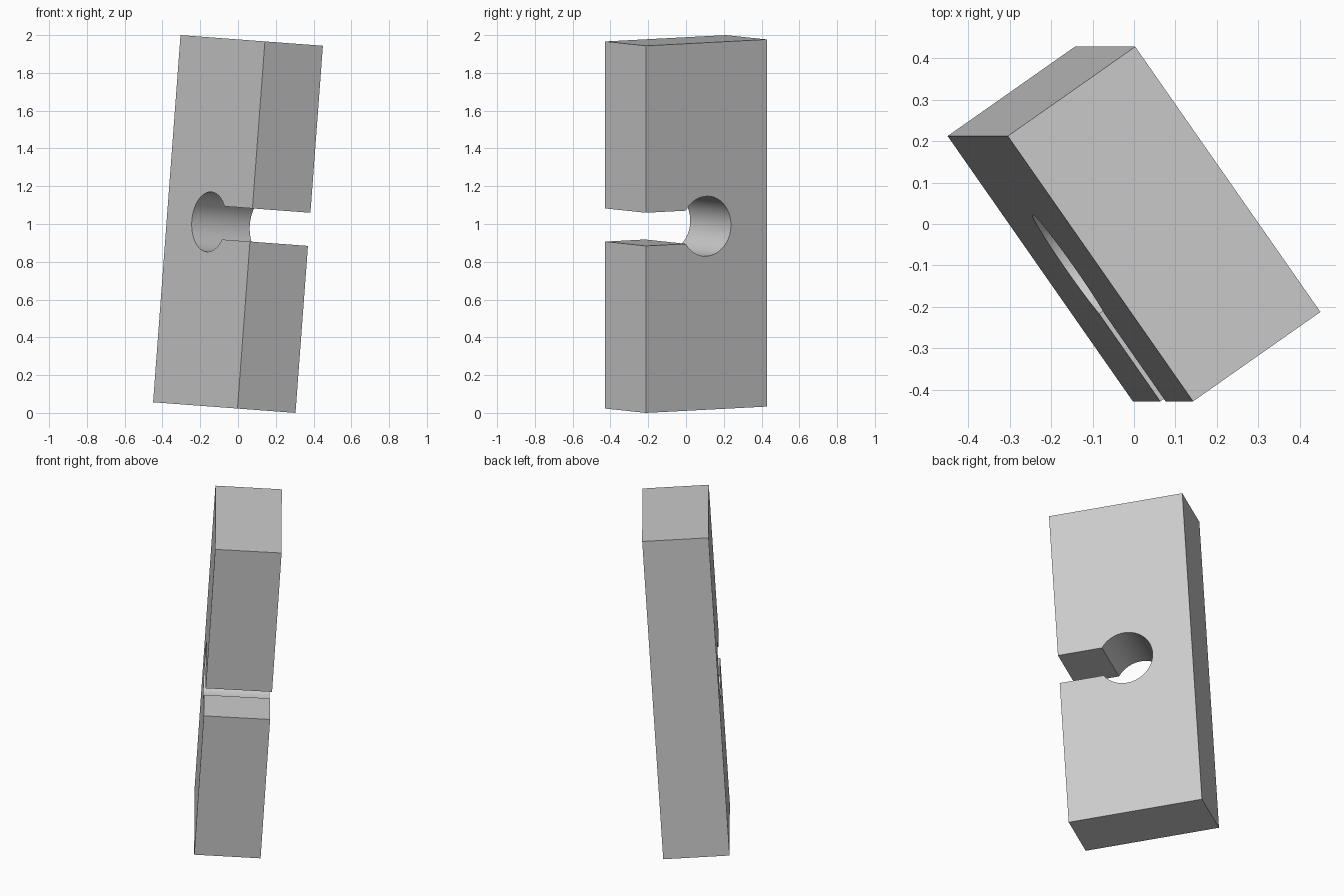
import bpy
import bmesh
from math import sin, cos, asin, pi, radians
from mathutils import Matrix, Vector

cube = bpy.data.objects.get("Cube")
if cube:
    bpy.data.objects.remove(cube, do_unlink=True)

WIDTH, DEPTH, HEIGHT = 0.781, 0.376, 1.949
HOLE_RADIUS, SLOT_WIDTH = 0.159, 0.176
ARC_STEPS = 64

# Plain grey material
grey = bpy.data.materials.new("grey")
grey.use_nodes = True
grey.diffuse_color = (0.6, 0.6, 0.6, 1)
grey.node_tree.nodes["Principled BSDF"].inputs["Base Color"].default_value = (0.6, 0.6, 0.6, 1)

# Keyhole profile: rectangle with a slot running in to a round hole
w, h, s = WIDTH / 2, HEIGHT / 2, SLOT_WIDTH / 2
start = asin(s / HOLE_RADIUS)
sweep = 2 * (pi - start)
profile = [(w, s), (w, h), (-w, h), (-w, -h), (w, -h), (w, -s)]
for i in range(ARC_STEPS + 1):
    a = -start - sweep * i / ARC_STEPS
    profile.append((HOLE_RADIUS * cos(a), HOLE_RADIUS * sin(a)))

# Extrude the profile through the depth of the block
bm = bmesh.new()
face = bm.faces.new([bm.verts.new((x, -DEPTH / 2, z)) for x, z in profile])
result = bmesh.ops.extrude_face_region(bm, geom=[face], use_keep_orig=True)
moved = [g for g in result["geom"] if isinstance(g, bmesh.types.BMVert)]
bmesh.ops.translate(bm, verts=moved, vec=Vector((0, DEPTH, 0)))
bmesh.ops.recalc_face_normals(bm, faces=bm.faces[:])

# Turn and lean the block, then stand it on the ground
bm.transform(Matrix.Rotation(radians(4.27), 4, "Y") @ Matrix.Rotation(radians(-55), 4, "Z"))
lowest = min(v.co.z for v in bm.verts)
bmesh.ops.translate(bm, verts=bm.verts[:], vec=Vector((0, 0, -lowest)))

mesh = bpy.data.meshes.new("slotted_block")
bm.to_mesh(mesh)
bm.free()
mesh.materials.append(grey)
block = bpy.data.objects.new("slotted_block", mesh)
bpy.context.collection.objects.link(block)

# Smooth hole wall, sharp block edges
bpy.ops.object.select_all(action="DESELECT")
block.select_set(True)
bpy.context.view_layer.objects.active = block
bpy.ops.object.shade_smooth_by_angle(angle=radians(30))
